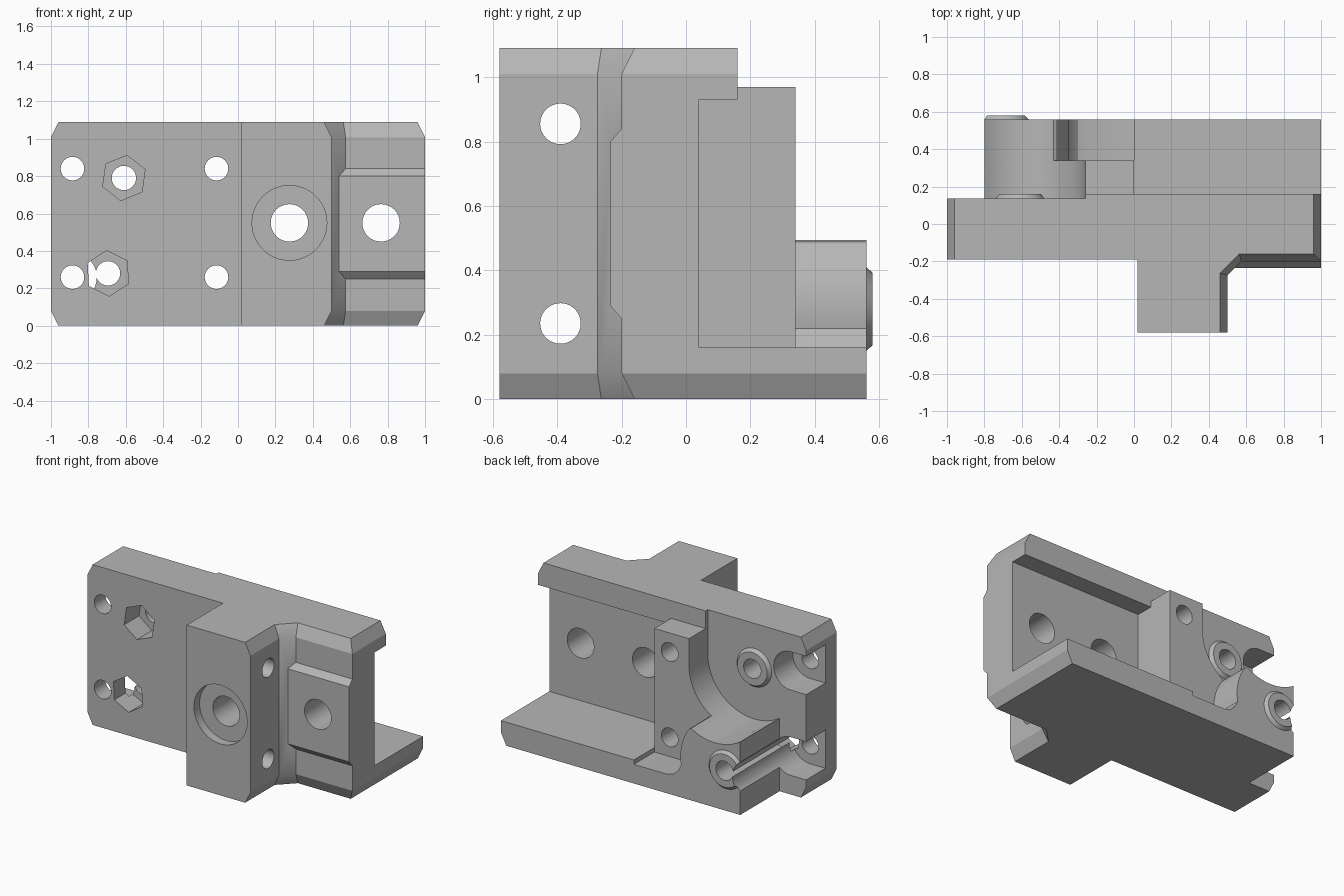
import bpy, bmesh
from math import cos, sin, radians, pi

default = bpy.data.objects.get("Cube")
if default:
    bpy.data.objects.remove(default, do_unlink=True)

grey = bpy.data.materials.new("plain grey")
grey.use_nodes = True
COLOUR = (0.47, 0.47, 0.47, 1)
grey.diffuse_color = COLOUR
grey.node_tree.nodes["Principled BSDF"].inputs["Base Color"].default_value = COLOUR


def loft(name, rings):
    """Solid through a stack of matching rings of points."""
    bm = bmesh.new()
    loops = [[bm.verts.new(p) for p in ring] for ring in rings]
    n = len(loops[0])
    for a, b in zip(loops, loops[1:]):
        for i in range(n):
            j = (i + 1) % n
            bm.faces.new((a[i], a[j], b[j], b[i]))
    bm.faces.new(loops[0])
    bm.faces.new(loops[-1])
    bmesh.ops.recalc_face_normals(bm, faces=bm.faces)
    mesh = bpy.data.meshes.new(name)
    bm.to_mesh(mesh)
    bm.free()
    mesh.materials.append(grey)
    ob = bpy.data.objects.new(name, mesh)
    bpy.context.collection.objects.link(ob)
    return ob


def prism_y(name, pts, lo, hi):
    return loft(name, [[(x, y, z) for x, z in pts] for y in (lo, hi)])


def prism_x(name, pts, lo, hi):
    return loft(name, [[(x, y, z) for y, z in pts] for x in (lo, hi)])


def arc(cx, cz, r, start, end, n=32):
    """Points along an arc, both ends included, angles in degrees."""
    steps = [radians(start + (end - start) * i / n) for i in range(n + 1)]
    return [(cx + r * cos(a), cz + r * sin(a)) for a in steps]


def circle(cx, cz, r, n=48, turn=0):
    return arc(cx, cz, r, turn, turn + 360, n)[:-1]


def rect(x0, x1, z0, z1):
    return [(x0, z0), (x1, z0), (x1, z1), (x0, z1)]


def boss(name, x, z, y0, y1):
    rings = [(y0 - 0.05, 0.13), (y0, 0.13), (y1, 0.112)]
    return loft(name, [[(px, y, pz) for px, pz in circle(x, z, r)] for y, r in rings])


# Main plate and front block, outline drawn in at the top and bottom
def outline(z, c):
    return [(x, y, z) for x, y in (
        (-1 + c, -0.19), (0.02, -0.19), (0.02, -0.58), (0.5 - c, -0.58),
        (0.5 - c, -0.275 + c * 0.3), (0.575 - c * 0.3, -0.2 + c), (1 - c, -0.2 + c),
        (1 - c, 0.16), (-0.26, 0.16), (-0.26, 0.137), (-1 + c, 0.137))]


TOP, EDGE, CH = 1.09, 0.08, 0.04
body = loft("bracket_body", [outline(0, CH), outline(EDGE, 0),
                             outline(TOP - EDGE, 0), outline(TOP, CH)])

# Pulley mounts and screw positions
UP, LOW = (-0.61, 0.79), (-0.695, 0.28)
cradle = arc(*UP, 0.35, 0, -122.5)

# Cut the channel before the rear parts are joined
cuts_first = [prism_y("channel", rect(0, 1.2, 0.16, 0.93), 0.04, 0.3)]

hump = arc(*LOW, 0.345, -10, 36, 12)
joins = [
    # Raised pad
    prism_x("pad", [(-0.1, 0.25), (-0.2, 0.25), (-0.235, 0.29),
                    (-0.235, 0.8), (-0.2, 0.84), (-0.1, 0.84)], 0.5, 1),
    # Channel floor
    prism_y("floor", [(-0.1, 0), (0.96, 0), (1, EDGE), (1, 0.16), (0, 0.16), (0, 0.1),
                      (-0.1, 0.1)], 0, 0.56),
    # Channel end block with the round cradle
    prism_y("end_block", [(-0.8, 0), (0, 0), (0, 0.97), (-0.26, 0.97)] + cradle, 0.02, 0.34),
    # Lower pulley block
    prism_y("lower_block", [(-0.8, 0), (0, 0), (0, 0.13), (-0.25, 0.13), (-0.3, 0.145),
                            (-0.335, 0.18)] + hump
            + arc(*UP, 0.35, -59, -122.5), 0.3, 0.56),
    boss("upper_boss", *UP, 0.137, 0.16),
    boss("lower_boss", *LOW, 0.56, 0.58),
]

cuts = [prism_y("boss_trim", rect(-1.2, -0.8, 0, 0.6), 0.5, 0.7)]
# Corner screw holes, with head recesses on the outer pair
for z in (0.26, 0.84):
    for x in (-0.885, -0.115):
        cuts.append(prism_y("screw_hole", circle(x, z, 0.063), -0.7, 0.7))
    slot = arc(-0.885, z, 0.13, -90, 90, 24) + [(-1.1, z + 0.13), (-1.1, z - 0.13)]
    cuts.append(prism_y("head_recess", slot, -0.07, 0.7))
    # Cross holes through the front block
    zc = 0.235 if z < 0.5 else 0.855
    cuts.append(prism_x("cross_hole", circle(-0.39, zc, 0.063), -0.2, 0.7))
# Pulley bolts with hexagonal nut pockets
for (x, z), turn in ((UP, 22), (LOW, 33)):
    cuts.append(prism_y("bolt_hole", circle(x, z, 0.065), -0.7, 0.7))
    cuts.append(prism_y("nut_pocket", circle(x, z, 0.122, 6, turn), -0.3, -0.03))
# Large holes and counterbore
for x in (0.275, 0.765):
    cuts.append(prism_y("large_hole", circle(x, 0.55, 0.1), -0.7, 0.3))
cuts.append(prism_y("counterbore", circle(0.275, 0.55, 0.2), -0.7, -0.52))


# Combine everything into one solid
def combine(parts, operation):
    for part in parts:
        part.hide_render = True
        mod = body.modifiers.new(part.name, 'BOOLEAN')
        mod.operation = operation
        mod.solver = 'EXACT'
        mod.object = part


combine(cuts_first, 'DIFFERENCE')
combine(joins, 'UNION')
combine(cuts, 'DIFFERENCE')
bpy.context.view_layer.update()
graph = bpy.context.evaluated_depsgraph_get()
solid = bpy.data.meshes.new_from_object(body.evaluated_get(graph))
body.modifiers.clear()
body.data = solid
for part in cuts_first + joins + cuts:
    bpy.data.objects.remove(part, do_unlink=True)
solid.materials.clear()
solid.materials.append(grey)
for face in solid.polygons:
    face.material_index = 0

bpy.ops.object.select_all(action='DESELECT')
body.select_set(True)
bpy.context.view_layer.objects.active = body
bpy.ops.object.shade_smooth_by_angle(angle=pi / 7)
